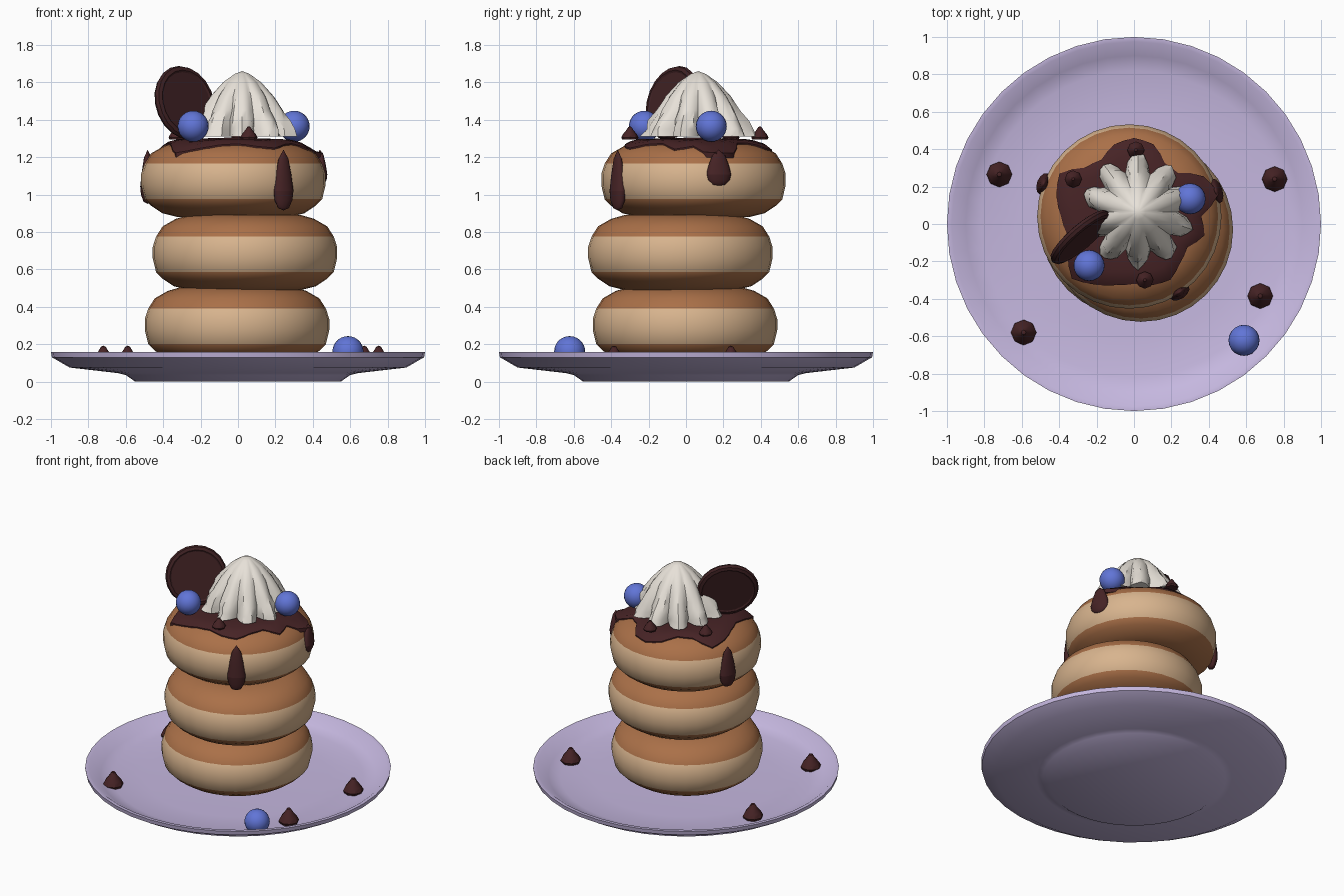
import bpy, bmesh, math, random
from mathutils import Matrix, Vector

random.seed(4)
cube = bpy.data.objects.get("Cube")
if cube:
    bpy.data.objects.remove(cube, do_unlink=True)


def material(name, rgb):
    """Flat colour from 0-255 display values."""
    lin = [(c / 255 / 12.92) if c < 11 else ((c / 255 + 0.055) / 1.055) ** 2.4 for c in rgb]
    m = bpy.data.materials.new(name)
    m.use_nodes = True
    m.diffuse_color = (*lin, 1)
    bsdf = m.node_tree.nodes["Principled BSDF"]
    bsdf.inputs["Base Color"].default_value = (*lin, 1)
    bsdf.inputs["Roughness"].default_value = 0.7
    return m


LILAC = material("lilac_glaze", (198, 184, 224))
BATTER = material("pale_batter", (216, 180, 142))
CRUST = material("browned_crust", (170, 112, 72))
CHOC = material("chocolate", (70, 35, 37))
COOKIE = material("dark_cookie", (63, 33, 35))
CREAM = material("whipped_cream", (232, 226, 217))
BLUE = material("blueberry_skin", (97, 117, 215))


def finish(name, bm, mats, matrix, angle):
    bmesh.ops.recalc_face_normals(bm, faces=bm.faces)
    mesh = bpy.data.meshes.new(name)
    bm.to_mesh(mesh)
    bm.free()
    for m in mats:
        mesh.materials.append(m)
    obj = bpy.data.objects.new(name, mesh)
    bpy.context.collection.objects.link(obj)
    obj.matrix_world = matrix
    bpy.ops.object.select_all(action="DESELECT")
    obj.select_set(True)
    bpy.context.view_layer.objects.active = obj
    if angle:
        bpy.ops.object.shade_smooth_by_angle(angle=math.radians(angle))
    return obj


def lathe(name, profile, mats, matrix, segs=32, shape=None, rule=None, angle=40):
    """Spin (radius, height) pairs round z; shape bends each point, rule picks a colour."""
    bm = bmesh.new()
    rings = []
    for r, z in profile:
        ring = []
        for k in range(1 if r == 0 else segs):
            a = math.tau * k / segs
            co = shape(r, z, a) if shape else (r * math.cos(a), r * math.sin(a), z)
            ring.append(bm.verts.new(co))
        rings.append(ring)
    for low, high in zip(rings, rings[1:]):
        for k in range(segs):
            n = (k + 1) % segs
            corners = [low[k % len(low)], low[n % len(low)], high[n % len(high)], high[k % len(high)]]
            f = bm.faces.new(list(dict.fromkeys(corners)))
            if rule:
                f.material_index = rule(f.calc_center_median())
    return finish(name, bm, mats, matrix, angle)


def at(x, y, z):
    return Matrix.Translation((x, y, z))


# Plate
lathe("plate", [(0, 0), (0.55, 0), (0.6, 0.035), (0.64, 0.045), (0.9, 0.075), (0.995, 0.13),
                (1, 0.158), (0.975, 0.158), (0.9, 0.105), (0.82, 0.085), (0.6, 0.075), (0, 0.075)],
      [LILAC], at(0, 0, 0), segs=40)

# Pancakes: pale waist between browned faces
CAKE = [(0, -0.21), (0.3, -0.2), (0.38, -0.18), (0.44, -0.14), (0.475, -0.105), (0.493, -0.03),
        (0.493, 0.03), (0.475, 0.085), (0.44, 0.14), (0.37, 0.18), (0.3, 0.2), (0, 0.215)]
stack = {"bottom": (-0.005, -0.005, 0.305), "middle": (0.037, -0.03, 0.69), "top": (-0.025, 0.04, 1.08)}
for label, spot in stack.items():
    lathe(label + "_pancake", CAKE, [BATTER, CRUST], at(*spot),
          rule=lambda c: int(not -0.105 < c.z < 0.085))


def cake_height(x, y):
    """Height of the top pancake's upper face."""
    cx, cy, cz = stack["top"]
    d = math.hypot(x - cx, y - cy)
    upper = CAKE[7:]
    for (r1, z1), (r0, z0) in zip(upper, upper[1:]):
        if r0 <= d <= r1:
            return cz + z0 + (z1 - z0) * (d - r0) / (r1 - r0)
    return cz + 0.12


# Sauce puddle draped over the top pancake, reach given every 15 degrees
REACH = [.36, .47, .43, .33, .33, .40, .42, .40, .35, .37, .46, .43,
         .39, .37, .41, .47, .42, .38, .36, .38, .39, .35, .33, .39]


def drape(t, lift, a):
    p = a / math.tau * len(REACH)
    i, f = int(p), p % 1
    reach = REACH[i % 24] * (1 - f) + REACH[(i + 1) % 24] * f
    x, y = t * reach * math.cos(a), 0.04 + t * reach * math.sin(a)
    return x, y, max(cake_height(x, y), 1.215) + lift


lathe("sauce_puddle", [(0, -0.02), (1, -0.02), (1, 0.008), (0.92, 0.016), (0.8, 0.016),
                       (0.6, 0.014), (0.3, 0.012), (0, 0.012)],
      [CHOC], at(0, 0, 0), segs=48, shape=drape)

# Sauce drips flattened against the side
DRIP = [(0, 0), (0.55, 0.04), (0.9, 0.17), (1, 0.32), (0.8, 0.58), (0.5, 0.85), (0, 1)]
for label, x, y, low, width in (("front", 0.243, -0.365, 0.915, 0.06),
                                ("right", 0.438, 0.175, 1.045, 0.07),
                                ("left", -0.483, 0.215, 0.95, 0.06)):
    cx, cy, _ = stack["top"]
    turn = Matrix.Rotation(math.atan2(y - cy, x - cx), 4, "Z")
    lathe(label + "_drip", DRIP, [CHOC],
          at(x, y, low) @ turn @ Matrix.Diagonal((0.036, width, 1.24 - low, 1)), segs=12, angle=60)


# Whipped cream: ten ridges with a ragged hem
def ridges(r, z, a):
    lobe = abs(math.sin(5 * a)) ** 0.8
    depth = 0.3 * (1 - z / 0.36)
    r *= 1 - depth * (1 - lobe) + random.uniform(-0.045, 0.045) * (z < 0.15)
    return r * math.cos(a), r * math.sin(a), z


lathe("whipped_cream", [(0, 0), (0.305, 0), (0.285, 0.04), (0.262, 0.085), (0.222, 0.14),
                        (0.175, 0.215), (0.105, 0.29), (0.04, 0.335), (0, 0.35)],
      [CREAM], at(0.022, 0.065, 1.31), segs=60, shape=ridges, angle=35)

# Leaning cookie wafer with a shallow inset rim
normal = Vector((0.65, -0.75, 0.24)).normalized()
lean = Matrix.Translation((-0.285, -0.07, 1.49)) @ normal.to_track_quat("Z", "Y").to_matrix().to_4x4()
lathe("cookie", [(0, -0.018), (0.165, -0.018), (0.175, -0.024), (0.195, -0.018), (0.203, 0),
                 (0.195, 0.018), (0.175, 0.024), (0.165, 0.018), (0, 0.018)],
      [COOKIE], lean, segs=20, angle=30)

# Blueberries
for label, spot in (("left_berry", (0.3, 0.135, 1.365)), ("right_berry", (-0.24, -0.222, 1.365)),
                    ("plate_berry", (0.588, -0.622, 0.16))):
    bm = bmesh.new()
    bmesh.ops.create_uvsphere(bm, u_segments=20, v_segments=14, radius=0.083)
    finish(label, bm, [BLUE], at(*spot), 60)

# Chocolate chips: large on the plate, small on the sauce
CHIP = [(0, 0), (0.9, 0), (1, 0.15), (0.8, 0.4), (0.4, 0.72), (0.18, 0.95), (0, 1)]
plate_chips = [(-0.72, 0.265), (0.752, 0.24), (0.675, -0.385), (-0.59, -0.58)]
sauce_chips = [(0.01, 0.395), (-0.325, 0.24), (0.058, -0.3)]
for label, spots, low, size, tall in (("plate_chip", plate_chips, 0.085, 0.068, 0.107),
                                      ("sauce_chip", sauce_chips, 1.295, 0.046, 0.07)):
    for i, (x, y) in enumerate(spots):
        lathe(f"{label}_{i + 1}", CHIP, [CHOC],
              at(x, y, low) @ Matrix.Diagonal((size, size, tall, 1)), segs=8, angle=30)
